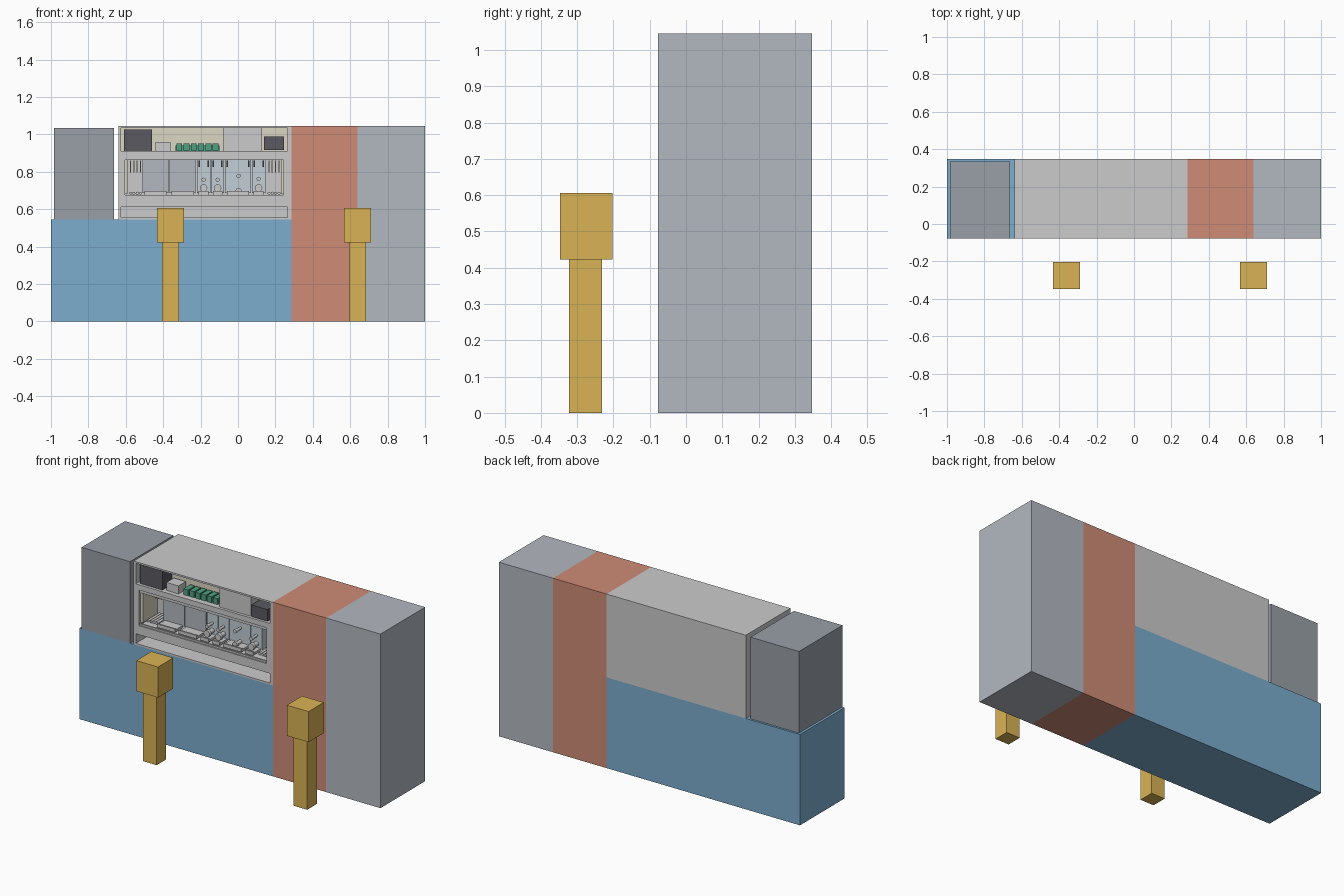
import bpy, math

if "Cube" in bpy.data.objects:
    bpy.data.objects.remove(bpy.data.objects["Cube"])

def mat(name, r, g, b):
    m = bpy.data.materials.new(name)
    m.diffuse_color = (r, g, b, 1)
    m.use_nodes = True
    m.node_tree.nodes["Principled BSDF"].inputs["Base Color"].default_value = m.diffuse_color
    return m

BLUE = mat("blue", .2, .42, .62)
ORANGE = mat("orange", .62, .26, .18)
YELLOW = mat("yellow", .7, .45, .09)
GREY = mat("cool_grey", .45, .48, .53)
SLATE = mat("slate", .32, .35, .39)
CASE = mat("case_grey", .54, .56, .57)
DARK = mat("dark", .1, .1, .12)
GREEN = mat("green", .08, .35, .22)
CREAM = mat("cream", .72, .68, .55)
PALE = mat("pale_blue", .55, .62, .68)

def box(name, x0, x1, y0, y1, z0, z1, m=None):
    verts = [(x, y, z) for x in (x0, x1) for y in (y0, y1) for z in (z0, z1)]
    faces = [(0, 1, 3, 2), (4, 6, 7, 5), (0, 4, 5, 1), (2, 3, 7, 6), (0, 2, 6, 4), (1, 5, 7, 3)]
    me = bpy.data.meshes.new(name)
    me.from_pydata(verts, [], faces)
    ob = bpy.data.objects.new(name, me)
    bpy.context.collection.objects.link(ob)
    if m:
        me.materials.append(m)
    return ob

def knob(name, x, z, r, y0, y1, m=None):
    bpy.ops.mesh.primitive_cylinder_add(vertices=16, radius=r, depth=y1 - y0,
        location=(x, (y0 + y1) / 2, z), rotation=(math.pi / 2, 0, 0))
    ob = bpy.context.object
    ob.name = name
    if m:
        ob.data.materials.append(m)
    bpy.ops.object.shade_smooth_by_angle()

F, B = -.077, .347   # front and back planes of the cabinet

# Large volumes
box("base_block", -1, .285, F, B, 0, .545, BLUE)
box("orange_column", .285, .64, F, B, 0, 1.045, ORANGE)
box("end_column", .64, 1, F, B, 0, 1.045, GREY)
box("side_box", -.985, -.663, F, .335, .545, 1.035, SLATE)

# Two posts with wider heads
for x in (-.36, .64):
    box("post", x - .045, x + .045, -.322, -.231, 0, .422, YELLOW)
    box("post_head", x - .072, x + .072, -.347, -.203, .422, .606, YELLOW)

# Equipment case: solid back with walls and rails around three openings
box("case_back", -.64, .285, .08, B, .545, 1.045, CASE)
box("case_wall_left", -.64, -.625, F, .08, .545, 1.045, CASE)
box("case_wall_right", .265, .285, F, .08, .545, 1.045, CASE)
for z0, z1 in ((.545, .555), (.612, .666), (.88, .912), (1.035, 1.045)):
    box("case_rail", -.625, .265, F, .08, z0, z1, CASE)
box("window_side_left", -.625, -.604, F, .08, .666, .88, CASE)
box("window_side_right", .242, .265, F, .08, .666, .88, CASE)
box("window_liner_left", -.604, -.59, -.06, .08, .68, .865, CREAM)
box("window_liner_right", .23, .242, -.06, .08, .68, .865, CREAM)
box("window_lip", -.604, .242, -.07, -.06, .666, .676, CASE)
box("window_top_lip", -.604, .242, -.07, -.06, .862, .88, CASE)

# Upper compartment
box("upper_back_panel", -.625, .265, .03, .08, .912, 1.035, CREAM)
box("dark_module", -.61, -.46, -.06, .03, .912, 1.025, DARK)
box("small_module", -.44, -.36, -.05, .02, .912, .96, CASE)
box("terminal_strip", -.335, -.1, -.03, .02, .912, .94, GREEN)
for i in range(6):
    x = -.33 + i * .039
    box("terminal", x, x + .031, -.045, .02, .914, .95, GREEN)
box("wide_module", -.08, .127, -.06, .03, .912, 1.034, CASE)
box("dark_socket", .138, .245, -.07, .03, .917, .987, DARK)

# Card panels in the window, each with a tray below
for x0, x1, m in ((-.51, -.371, GREY), (-.366, -.226, GREY), (-.22, -.148, PALE),
                  (-.144, -.074, PALE), (-.07, .07, PALE), (.074, .147, PALE)):
    box("card_panel", x0, x1, .02, .08, .685, .866, m)
    box("card_tray", x0 + .01, x1 - .01, -.05, .02, .676, .69, CASE)
    box("tray_lip", x0 + .01, x1 - .01, -.055, -.045, .676, .697, CASE)
    if m is PALE:
        for x in (x0 + .012, x1 - .012):
            box("card_clip", x - .004, x + .004, .005, .02, .825, .86, DARK)

# Knobs on the pale cards
for x, z, r in ((-.184, .757, .011), (-.184, .713, .02), (-.109, .757, .011),
                (-.109, .713, .02), (.003, .778, .011), (.003, .698, .016),
                (.11, .762, .011), (.11, .713, .02)):
    knob("knob_stem", x, z, r * .7, -.02, .02, CASE)
    knob("knob_cap", x, z, r, -.035, -.015, CASE)

# Pins at both ends of the window
for start in (-.575, .165):
    for i in range(4):
        x = start + i * .018
        box("pin", x - .003, x + .003, .04, .08, .795, .86, CREAM)
        knob("pin_socket", x, .685, .008, -.03, .08, CASE)
